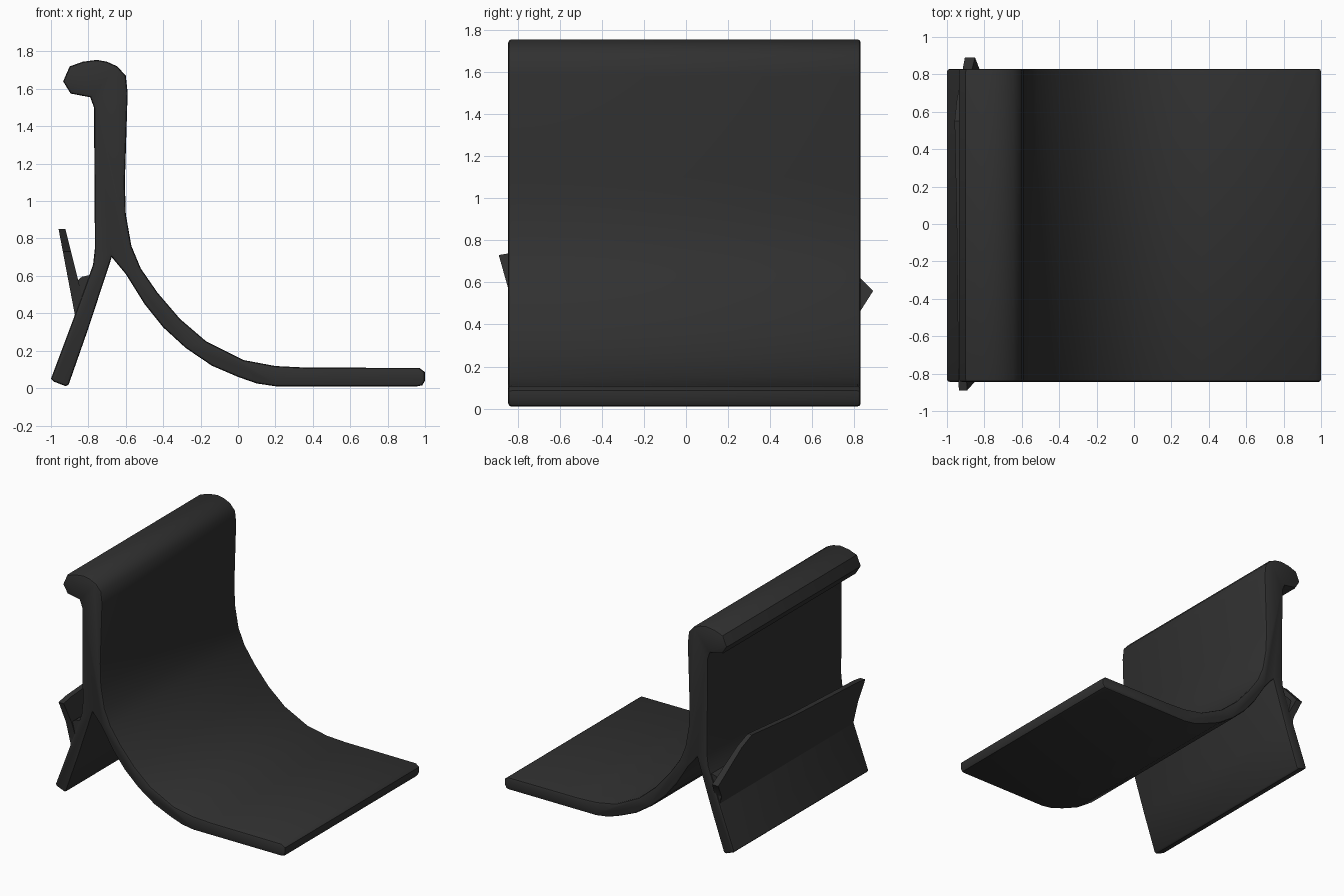
import bpy, bmesh

if "Cube" in bpy.data.objects:
    bpy.data.objects.remove(bpy.data.objects["Cube"])

mat = bpy.data.materials.new("charcoal_black")
mat.diffuse_color = (0.03, 0.03, 0.03, 1)
mat.use_nodes = True
mat.node_tree.nodes["Principled BSDF"].inputs["Base Color"].default_value = mat.diffuse_color


def make_object(name, bm, angle=0.7):
    bmesh.ops.recalc_face_normals(bm, faces=bm.faces)
    me = bpy.data.meshes.new(name)
    bm.to_mesh(me)
    bm.free()
    me.materials.append(mat)
    ob = bpy.data.objects.new(name, me)
    bpy.context.collection.objects.link(ob)
    bpy.ops.object.select_all(action='DESELECT')
    ob.select_set(True)
    bpy.context.view_layer.objects.active = ob
    bpy.ops.object.shade_smooth_by_angle(angle=angle)
    return ob


def extrude_profile(name, pts, y0, y1, bevel=0.0):
    """Extrude an xz outline along y, softening the rim of both end caps."""
    bm = bmesh.new()
    a = [bm.verts.new((x, y0, z)) for x, z in pts]
    b = [bm.verts.new((x, y1, z)) for x, z in pts]
    caps = [bm.faces.new(a), bm.faces.new(b[::-1])]
    n = len(pts)
    for i in range(n):
        bm.faces.new((a[i], b[i], b[(i + 1) % n], a[(i + 1) % n]))
    bmesh.ops.recalc_face_normals(bm, faces=bm.faces)
    if bevel:
        edges = [e for f in caps for e in f.edges]
        bmesh.ops.bevel(bm, geom=edges, offset=bevel, segments=2,
                        profile=0.5, affect='EDGES', clamp_overlap=True)
    return make_object(name, bm)


# Curved sheet: seat, upright with rolled top, and rear leg in one outline
upper = [(0.985, 0.015), (1.0, 0.04), (1.0, 0.085), (0.97, 0.108), (0.36, 0.11),
         (0.2, 0.118), (0.03, 0.15), (-0.17, 0.25), (-0.31, 0.37), (-0.43, 0.51),
         (-0.52, 0.64), (-0.57, 0.76), (-0.6, 0.93), (-0.605, 1.1), (-0.59, 1.58)]
roll = [(-0.6, 1.67), (-0.645, 1.72), (-0.7, 1.745), (-0.755, 1.755), (-0.83, 1.745),
        (-0.9, 1.72), (-0.935, 1.64), (-0.895, 1.575), (-0.79, 1.555), (-0.77, 1.5)]
leg = [(-0.765, 0.75), (-0.775, 0.66), (-0.8, 0.59), (-0.88, 0.37), (-1.0, 0.05),
       (-0.985, 0.035), (-0.92, 0.01), (-0.905, 0.02), (-0.8, 0.32), (-0.675, 0.7)]
under = [(-0.6, 0.61), (-0.5, 0.45), (-0.4, 0.325), (-0.28, 0.215), (-0.14, 0.12),
         (0.0, 0.06), (0.1, 0.025), (0.2, 0.01), (0.96, 0.01)]
extrude_profile("curved_seat_and_back", upper + roll + leg + under, -0.845, 0.83, 0.015)

# Wedge joining the leg to the rear flap
extrude_profile("flap_web", [(-0.87, 0.38), (-0.885, 0.5), (-0.865, 0.57),
                             (-0.835, 0.595), (-0.79, 0.605), (-0.8, 0.55)],
                -0.835, 0.82)

# Leaning rear flap with pointed ends, thinner toward the top
outline = [(-0.83, 0.38), (-0.845, 0.57), (-0.89, 0.73), (-0.8, 0.745), (0.0, 0.79),
           (0.55, 0.85), (0.66, 0.79), (0.89, 0.56), (0.82, 0.45), (0.81, 0.38)]
bm = bmesh.new()
outer, inner = [], []
for y, z in outline:
    x = -0.87 - (z - 0.38) * 0.19
    outer.append(bm.verts.new((x, y, z)))
    inner.append(bm.verts.new((x + 0.065 - (z - 0.38) * 0.06, y, z)))
bm.faces.new(outer)
bm.faces.new(inner[::-1])
for i in range(len(outline)):
    j = (i + 1) % len(outline)
    bm.faces.new((outer[i], outer[j], inner[j], inner[i]))
make_object("rear_flap", bm, 0.5)
